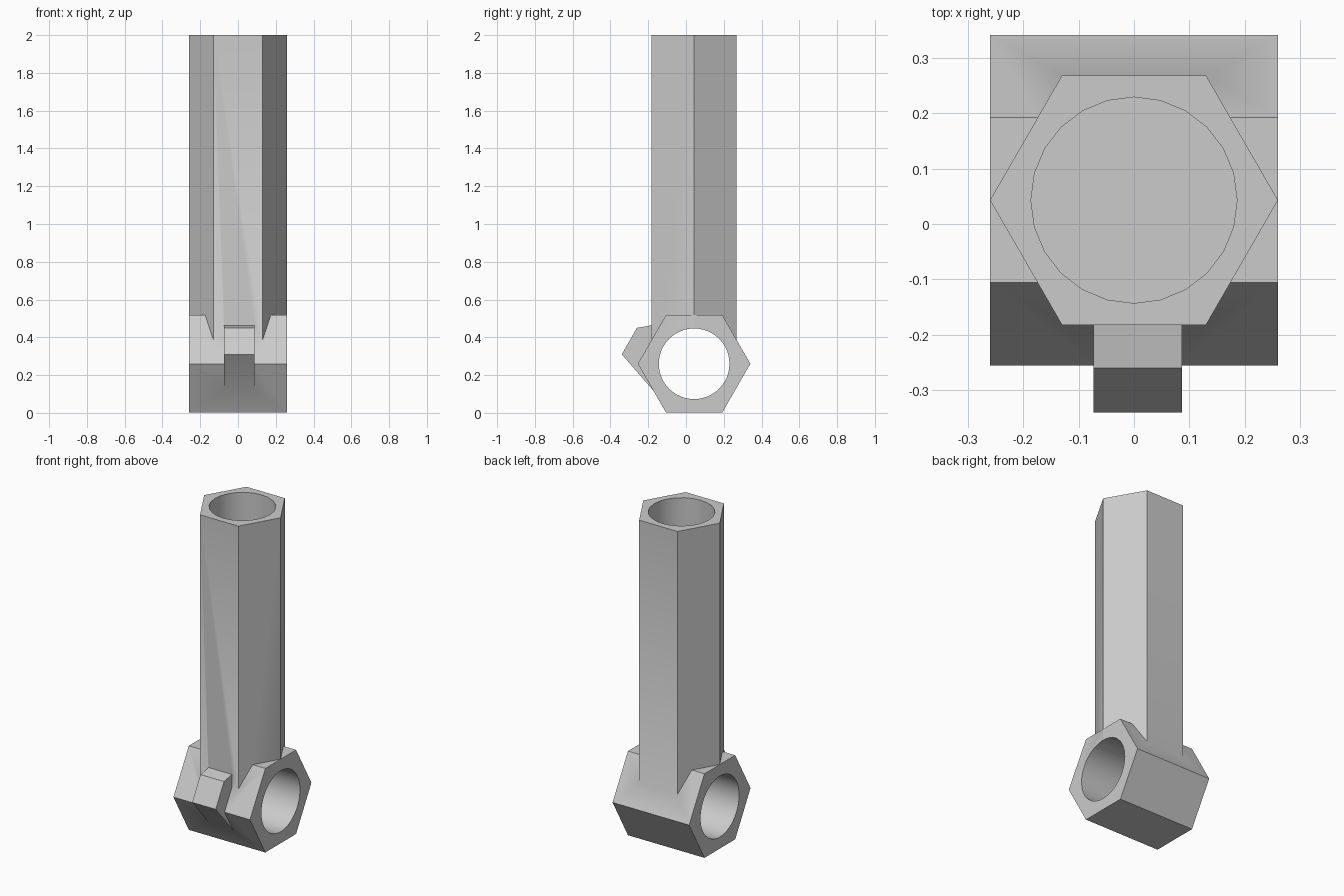
import bpy
from math import radians, pi

cube = bpy.data.objects.get("Cube")
if cube:
    bpy.data.objects.remove(cube, do_unlink=True)

grey = bpy.data.materials.new("plain grey")
grey.use_nodes = True
grey.diffuse_color = (0.6, 0.6, 0.6, 1)
grey.node_tree.nodes["Principled BSDF"].inputs["Base Color"].default_value = (0.6, 0.6, 0.6, 1)

CY = 0.043        # shared y of both axes
AXIS_Z = 0.26     # height of the cross bore


def prism(name, sides, radius, length, loc, rot=(0, 0, 0)):
    bpy.ops.mesh.primitive_cylinder_add(vertices=sides, radius=radius, depth=length,
                                        location=loc, rotation=rot)
    ob = bpy.context.object
    ob.name = name
    bpy.ops.object.transform_apply(location=True, rotation=True, scale=True)
    ob.data.materials.append(grey)
    return ob


def combine(target, other, operation):
    mod = target.modifiers.new(operation.lower(), 'BOOLEAN')
    mod.operation = operation
    mod.solver = 'EXACT'
    mod.object = other
    bpy.context.view_layer.objects.active = target
    bpy.ops.object.modifier_apply(modifier=mod.name)
    bpy.data.objects.remove(other, do_unlink=True)


# Hexagonal cross sleeve lying along x, flats on top and bottom
socket = prism("hex_socket", 6, 0.298, 0.52, (0, CY, AXIS_Z), (pi / 2, 0, pi / 2))
ys = [v.co.y for v in socket.data.vertices]
if max(ys) - min(ys) < 0.55:      # put the points to front and back
    for v in socket.data.vertices:
        y, z = v.co.y - CY, v.co.z - AXIS_Z
        v.co.y, v.co.z = CY + z, AXIS_Z + y

# Upright hexagonal tube with points to the sides
tube = prism("hex_tube", 6, 0.26, 1.7, (0, CY, 1.15), (0, 0, pi / 2))

# Clamping tab on the front
outline = [(-0.34, 0.31), (-0.26, 0.45), (-0.165, 0.467), (-0.165, 0.3), (-0.14, 0.08)]
n = len(outline)
verts = [(x, y, z) for x in (-0.073, 0.087) for y, z in outline]
faces = [tuple(range(n)), tuple(reversed(range(n, 2 * n)))]
faces += [(i, i + n, (i + 1) % n + n, (i + 1) % n) for i in range(n)]
mesh = bpy.data.meshes.new("front_tab")
mesh.from_pydata(verts, [], faces)
mesh.materials.append(grey)
tab = bpy.data.objects.new("front_tab", mesh)
bpy.context.collection.objects.link(tab)
bpy.context.view_layer.objects.active = tab
bpy.ops.object.select_all(action='DESELECT')
tab.select_set(True)
bpy.ops.object.mode_set(mode='EDIT')
bpy.ops.mesh.select_all(action='SELECT')
bpy.ops.mesh.normals_make_consistent(inside=False)
bpy.ops.object.mode_set(mode='OBJECT')

# Join the solids, then cut the through bore and the blind tube bore
combine(socket, tube, 'UNION')
combine(socket, tab, 'UNION')
combine(socket, prism("cross_bore", 48, 0.187, 1, (0, CY, AXIS_Z), (0, pi / 2, 0)), 'DIFFERENCE')
combine(socket, prism("tube_bore", 24, 0.186, 2, (0, CY, 1.452)), 'DIFFERENCE')

socket.name = "hex_tube_fitting"
bpy.ops.object.select_all(action='DESELECT')
socket.select_set(True)
bpy.context.view_layer.objects.active = socket
bpy.ops.object.shade_smooth_by_angle(angle=radians(30))
